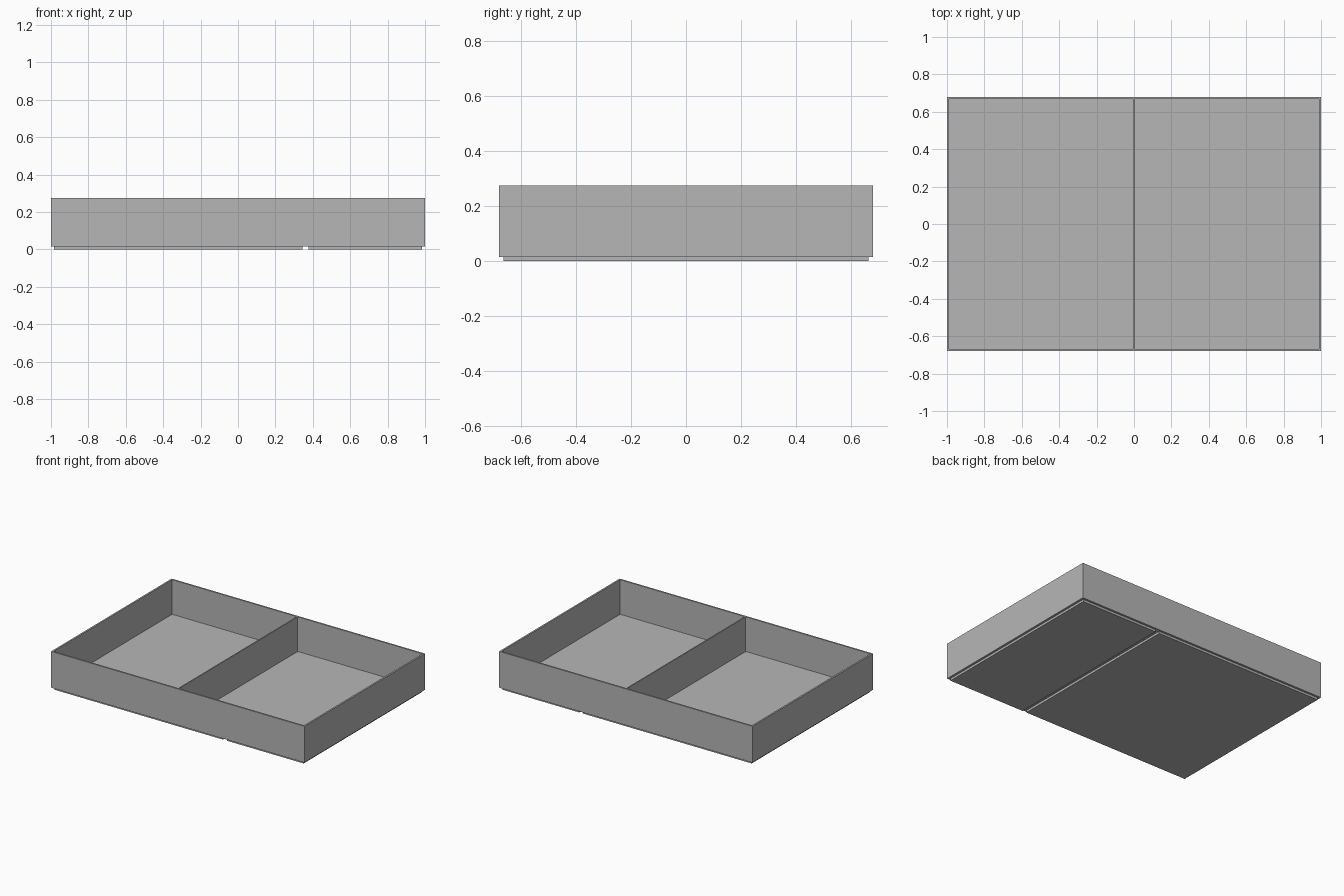
import bpy
import bmesh
from mathutils import Matrix

cube = bpy.data.objects.get("Cube")
if cube:
    bpy.data.objects.remove(cube, do_unlink=True)

HALF_X, HALF_Y = 1.0, 0.68
FOOT, TOP = 0.016, 0.275
WALL, FLOOR, DIVIDER = 0.012, 0.012, 0.008

grey = bpy.data.materials.new("plain grey")
grey.use_nodes = True
colour = (0.47, 0.47, 0.47, 1)
grey.diffuse_color = colour
grey.node_tree.nodes["Principled BSDF"].inputs["Base Color"].default_value = colour


def make_box(name, low, high, hollow=False):
    """Box between two corners, optionally hollowed into an open tray."""
    size = [b - a for a, b in zip(low, high)]
    centre = [(a + b) / 2 for a, b in zip(low, high)]
    bm = bmesh.new()
    bmesh.ops.create_cube(bm, size=1, matrix=Matrix.LocRotScale(centre, None, size))
    if hollow:
        bm.normal_update()
        lid = max(bm.faces, key=lambda f: f.calc_center_median().z)
        bmesh.ops.inset_region(bm, faces=[lid], thickness=WALL, use_even_offset=True)
        pocket = bmesh.ops.extrude_discrete_faces(bm, faces=[lid])["faces"][0]
        for v in pocket.verts:
            v.co.z = low[2] + FLOOR
        bmesh.ops.recalc_face_normals(bm, faces=bm.faces)
    mesh = bpy.data.meshes.new(name)
    bm.to_mesh(mesh)
    bm.free()
    mesh.materials.append(grey)
    obj = bpy.data.objects.new(name, mesh)
    bpy.context.collection.objects.link(obj)
    return obj


# Open tray with thin walls
make_box("tray_shell", (-HALF_X, -HALF_Y, FOOT), (HALF_X, HALF_Y, TOP), hollow=True)

# Central partition between the side walls
inner_y = HALF_Y - WALL
make_box("divider", (-DIVIDER / 2, -inner_y, FOOT + FLOOR), (DIVIDER / 2, inner_y, TOP))

# Two raised base pads with a slot between them
for name, x0, x1 in (("wide_base_pad", -0.984, 0.346), ("narrow_base_pad", 0.378, 0.984)):
    make_box(name, (x0, -0.665, 0), (x1, 0.665, FOOT))
